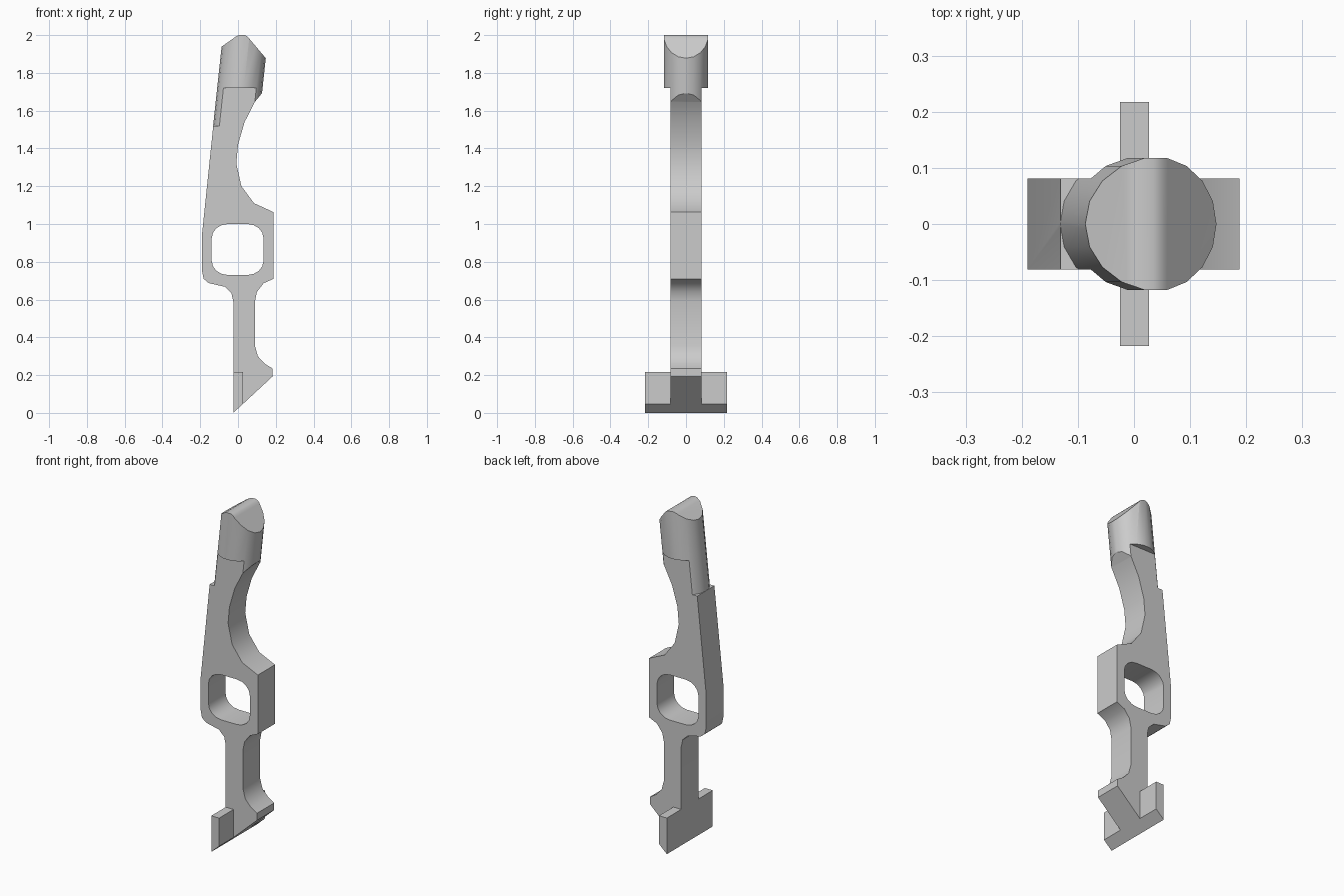
import bpy, bmesh, math
from mathutils import Matrix, Vector

if "Cube" in bpy.data.objects:
    bpy.data.objects.remove(bpy.data.objects["Cube"])


def prism(name, profile, half_depth):
    """Extrude an (x, z) outline symmetrically along y."""
    bm = bmesh.new()
    face = bm.faces.new([bm.verts.new((x, -half_depth, z)) for x, z in profile])
    ext = bmesh.ops.extrude_face_region(bm, geom=[face])
    verts = [g for g in ext["geom"] if isinstance(g, bmesh.types.BMVert)]
    bmesh.ops.translate(bm, verts=verts, vec=(0, 2 * half_depth, 0))
    return finish(name, bm)


def finish(name, bm):
    bmesh.ops.recalc_face_normals(bm, faces=bm.faces)
    me = bpy.data.meshes.new(name)
    bm.to_mesh(me)
    bm.free()
    ob = bpy.data.objects.new(name, me)
    bpy.context.collection.objects.link(ob)
    return ob


def combine(target, tool, operation):
    """Apply a boolean and discard the tool object."""
    mod = target.modifiers.new("combine", 'BOOLEAN')
    mod.operation, mod.object, mod.solver = operation, tool, 'EXACT'
    bpy.context.view_layer.objects.active = target
    bpy.ops.object.modifier_apply(modifier=mod.name)
    bpy.data.objects.remove(tool, do_unlink=True)


def rounded_rect(cx, cz, hx, hz, rx, rz, seg=4):
    pts = []
    for q, (sx, sz) in enumerate([(1, 1), (-1, 1), (-1, -1), (1, -1)]):
        for i in range(seg + 1):
            a = math.pi / 2 * (q + i / seg)
            pts.append((cx + sx * (hx - rx) + rx * math.cos(a),
                        cz + sz * (hz - rz) + rz * math.sin(a)))
    return pts


# Flat body outline, from the stem up the right side and down the left
lever = prism("lever_arm", [
    (-0.025, -0.1), (0.183, -0.1), (0.183, 0.235), (0.142, 0.26), (0.105, 0.30),
    (0.09, 0.355), (0.09, 0.59), (0.10, 0.64), (0.135, 0.686), (0.188, 0.71),
    (0.188, 1.063), (0.085, 1.11), (0.018, 1.20), (-0.009, 1.32), (0.0, 1.42),
    (0.035, 1.54), (0.088, 1.645), (0.125, 1.69), (0.16, 1.73), (0.16, 1.80),
    (-0.15, 1.80), (-0.131, 1.52), (-0.19, 0.95), (-0.19, 0.75), (-0.182, 0.71),
    (-0.155, 0.687), (-0.07, 0.668), (-0.035, 0.635), (-0.025, 0.59)], 0.081)

# Rounded window through the middle
combine(lever, prism("window", rounded_rect(-0.002, 0.865, 0.137, 0.135, 0.085, 0.075), 0.3),
        'DIFFERENCE')

# Cross foot, then the slanted underside
combine(lever, prism("foot", [(-0.025, -0.1), (0.027, -0.1), (0.027, 0.216), (-0.025, 0.216)],
                     0.217), 'UNION')
combine(lever, prism("underside", [(-0.125, -0.0927), (0.38, 0.3754), (0.38, -0.3),
                                   (-0.125, -0.3)], 0.5), 'DIFFERENCE')

# Head blank with the ridged top
combine(lever, prism("head_blank", [
    (-0.2, 1.72), (0.25, 1.72), (0.25, 1.757), (0.145, 1.88), (0.06, 1.981), (0.05, 1.993),
    (0.035, 2.0), (0.004, 2.0), (-0.013, 1.991), (-0.085, 1.94), (-0.2, 1.855)],
    0.2), 'UNION')

# Turn the head and neck to a leaning round bar
bm = bmesh.new()
axis = Vector((0.107, 0, 1)).normalized()
rot = Vector((0, 0, 1)).rotation_difference(axis).to_matrix().to_4x4()
bmesh.ops.create_cone(bm, cap_ends=True, segments=18, radius1=0.1195, radius2=0.1195, depth=1.4,
                      matrix=Matrix.Translation((0.027, 0, 1.88)) @ rot @ Matrix.Rotation(math.pi / 2, 4, 'Z'))
bar = finish("bar", bm)
sleeve = prism("sleeve", [(-0.6, 1.52), (0.6, 1.52), (0.6, 2.2), (-0.6, 2.2)], 0.6)
combine(sleeve, bar, 'DIFFERENCE')
combine(lever, sleeve, 'DIFFERENCE')

# Smooth the curved runs, keep the edges crisp
bpy.ops.object.select_all(action='DESELECT')
lever.select_set(True)
bpy.context.view_layer.objects.active = lever
bpy.ops.object.shade_smooth_by_angle(angle=math.radians(32))
